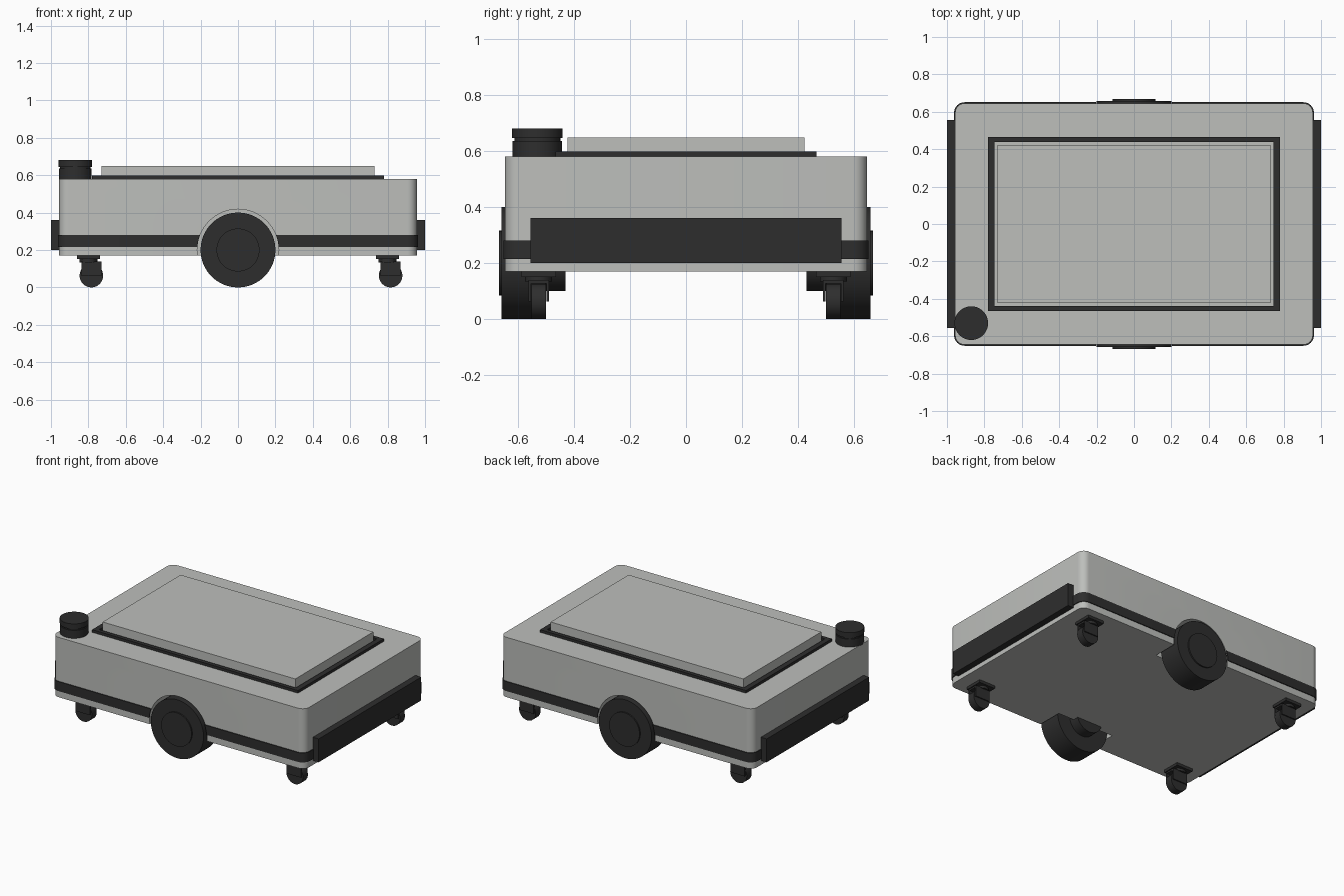
import bpy, bmesh, math
from mathutils import Matrix

if "Cube" in bpy.data.objects:
    bpy.data.objects.remove(bpy.data.objects["Cube"])


def material(name, rgb):
    m = bpy.data.materials.new(name)
    m.use_nodes = True
    m.diffuse_color = (*rgb, 1)
    m.node_tree.nodes["Principled BSDF"].inputs["Base Color"].default_value = (*rgb, 1)
    return m


LIGHT = material("light grey", (0.51, 0.52, 0.50))
DARK = material("charcoal", (0.027, 0.027, 0.027))


def finish(name, bm, mat, smooth=False):
    bmesh.ops.recalc_face_normals(bm, faces=bm.faces)
    mesh = bpy.data.meshes.new(name)
    bm.to_mesh(mesh)
    bm.free()
    ob = bpy.data.objects.new(name, mesh)
    bpy.context.collection.objects.link(ob)
    if mat:
        mesh.materials.append(mat)
    if smooth:
        shade(ob)
    return ob


def shade(ob):
    bpy.ops.object.select_all(action="DESELECT")
    ob.select_set(True)
    bpy.context.view_layer.objects.active = ob
    bpy.ops.object.shade_smooth_by_angle(angle=math.radians(35))


def box(name, center, size, mat):
    bm = bmesh.new()
    bmesh.ops.create_cube(bm, size=1, matrix=Matrix.Translation(center) @ Matrix.Diagonal((*size, 1)))
    return finish(name, bm, mat)


def cylinder(name, center, radius, depth, mat, axis="Z", segments=48):
    bm = bmesh.new()
    turn = Matrix.Rotation(math.pi / 2, 4, "X") if axis == "Y" else Matrix()
    bmesh.ops.create_cone(bm, cap_ends=True, segments=segments, radius1=radius, radius2=radius,
                          depth=depth, matrix=Matrix.Translation(center) @ turn)
    return finish(name, bm, mat, True)


def outline(hx, hy, r):
    """Rounded rectangle, or a plain one when r is zero."""
    if r == 0:
        return [(hx, hy), (-hx, hy), (-hx, -hy), (hx, -hy)]
    pts = []
    for k, (sx, sy) in enumerate([(1, 1), (-1, 1), (-1, -1), (1, -1)]):
        for i in range(9):
            a = (k + i / 8) * math.pi / 2
            pts.append((sx * (hx - r) + r * math.cos(a), sy * (hy - r) + r * math.sin(a)))
    return pts


def slab(name, outer, z0, z1, mat, inner=None):
    """Extruded outline, optionally with an opening of the same point count."""
    bm = bmesh.new()

    def loop(pts, z):
        return [bm.verts.new((x, y, z)) for x, y in pts]

    def bridge(a, b):
        for i in range(len(a)):
            j = (i + 1) % len(a)
            bm.faces.new((a[i], a[j], b[j], b[i]))

    bottom, top = loop(outer, z0), loop(outer, z1)
    bridge(bottom, top)
    if inner:
        in_bottom, in_top = loop(inner, z0), loop(inner, z1)
        bridge(in_bottom, in_top)
        bridge(bottom, in_bottom)
        bridge(top, in_top)
    else:
        bm.faces.new(bottom)
        bm.faces.new(top)
    return finish(name, bm, mat)


# Chassis and the dark band around it
HX, HY, R = 0.956, 0.645, 0.05
body = slab("body", outline(HX, HY, R), 0.17, 0.58, LIGHT)
band = slab("side_band", outline(HX + 0.006, HY + 0.006, R + 0.006), 0.215, 0.28, DARK,
            outline(HX - 0.003, HY - 0.003, R - 0.003))

# Wheel wells cut through body and band
cutters = []
for s in (-1, 1):
    c = cylinder("well_cutter", (0, s * 0.62, 0.2), 0.218, 0.3, None, "Y", 64)
    c.hide_render = True
    cutters.append(c)
for ob in (body, band):
    for c in cutters:
        mod = ob.modifiers.new("well", "BOOLEAN")
        mod.operation, mod.solver, mod.object = "DIFFERENCE", "EXACT", c
    dg = bpy.context.evaluated_depsgraph_get()
    cut = bpy.data.meshes.new_from_object(ob.evaluated_get(dg))
    ob.modifiers.clear()
    ob.data = cut
    shade(ob)
for c in cutters:
    bpy.data.objects.remove(c)

# Lift platform in its frame
slab("deck_frame", outline(0.78, 0.465, 0), 0.575, 0.598, DARK, outline(0.745, 0.438, 0))
box("lift_platform", (0, 0, 0.612), (1.46, 0.845, 0.072), LIGHT)

# Scanner on the front corner
for name, r, z0, z1 in (("scanner_base", 0.088, 0.575, 0.635), ("scanner_slit", 0.082, 0.63, 0.65),
                        ("scanner_cap", 0.09, 0.645, 0.68)):
    cylinder(name, (-0.87, -0.53, (z0 + z1) / 2), r, z1 - z0, DARK)

# Bumpers
for s, side in ((1, "left"), (-1, "right")):
    box(side + "_bumper", (s * 0.975, 0, 0.28), (0.05, 1.11, 0.16), DARK)

# Drive wheels with hub plate and motor
for s, side in ((-1, "front"), (1, "back")):
    cylinder(side + "_drive_wheel", (0, s * 0.579, 0.2), 0.2, 0.158, DARK, "Y", 64)
    cylinder(side + "_hub", (0, s * 0.655, 0.2), 0.115, 0.024, DARK, "Y")
    cylinder(side + "_motor", (0, s * 0.475, 0.2), 0.1, 0.09, DARK, "Y")

# Swivel casters
for sx, lr in ((1, "left"), (-1, "right")):
    for sy, fb in ((-1, "front"), (1, "back")):
        x, y, tag = sx * 0.8, sy * 0.525, f"{fb}_{lr}_caster_"
        box(tag + "plate", (x, y, 0.162), (0.124, 0.124, 0.022), DARK)
        cylinder(tag + "swivel", (x, y, 0.144), 0.048, 0.02, DARK, segments=32)
        x += 0.016
        box(tag + "fork_bridge", (x, y, 0.133), (0.108, 0.072, 0.012), DARK)
        for s in (-1, 1):
            box(tag + "fork_arm", (x, y + s * 0.032, 0.1), (0.108, 0.008, 0.076), DARK)
        cylinder(tag + "wheel", (x, y, 0.063), 0.063, 0.052, DARK, "Y", 32)
